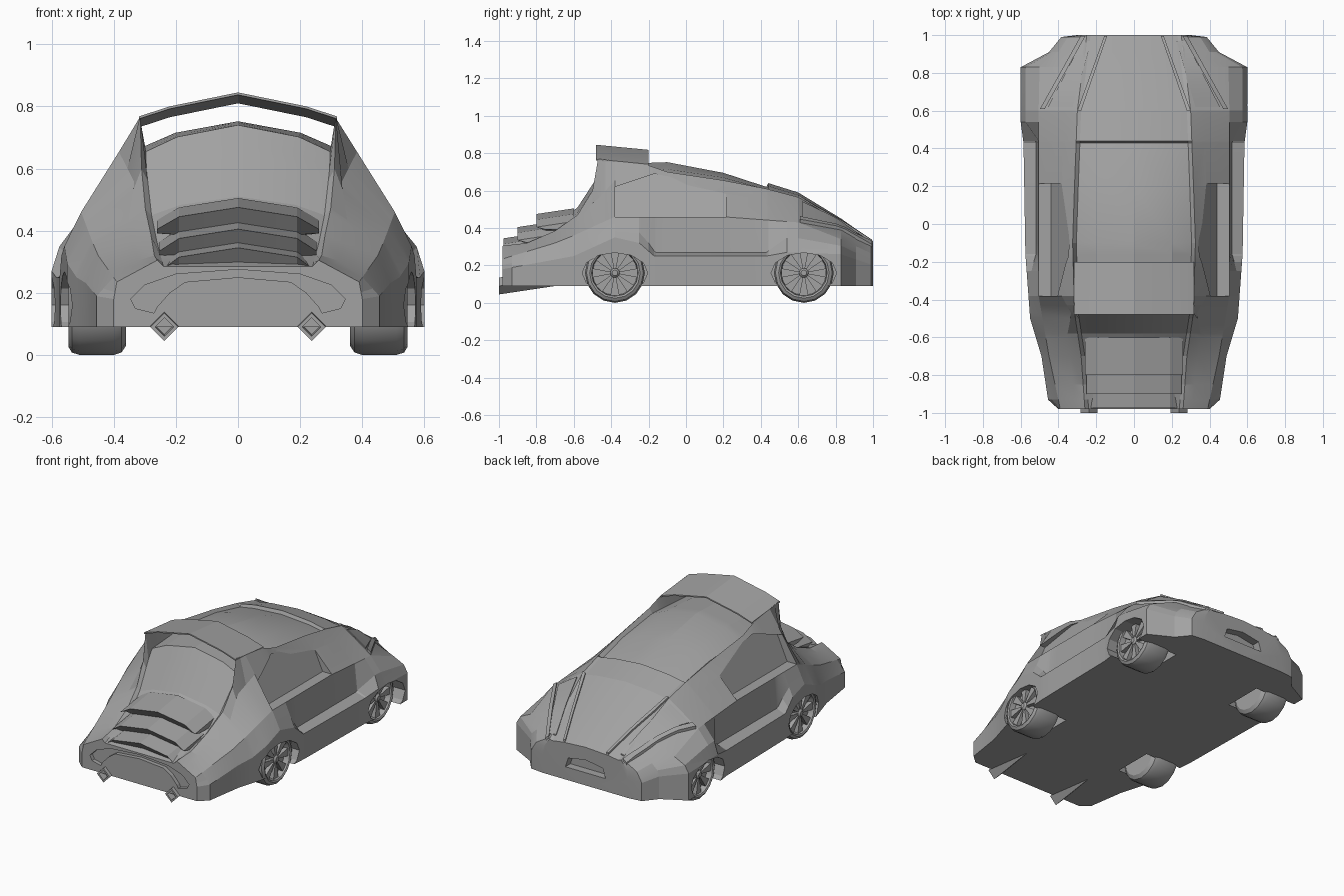
import bpy, bmesh, math
from mathutils import Vector

cube = bpy.data.objects.get("Cube")
if cube:
    bpy.data.objects.remove(cube)

grey = bpy.data.materials.new("plain grey")
grey.use_nodes = True
grey.diffuse_color = (0.36, 0.36, 0.36, 1)
grey.node_tree.nodes["Principled BSDF"].inputs["Base Color"].default_value = grey.diffuse_color


def finish(name, bm, angle):
    bmesh.ops.recalc_face_normals(bm, faces=bm.faces)
    mesh = bpy.data.meshes.new(name)
    bm.to_mesh(mesh)
    bm.free()
    obj = bpy.data.objects.new(name, mesh)
    bpy.context.collection.objects.link(obj)
    mesh.materials.append(grey)
    smooth(obj, angle)
    return obj


def smooth(obj, angle):
    bpy.ops.object.select_all(action="DESELECT")
    obj.select_set(True)
    bpy.context.view_layer.objects.active = obj
    bpy.ops.object.shade_smooth_by_angle(angle=math.radians(angle))


def loft(name, rings, angle=12, closed=False):
    """Skin a row of matching closed rings; cap the ends unless closed."""
    bm = bmesh.new()
    rows = [[bm.verts.new(p) for p in ring] for ring in rings]
    pairs = list(zip(rows, rows[1:]))
    if closed:
        pairs.append((rows[-1], rows[0]))
    else:
        bm.faces.new(rows[0])
        bm.faces.new(rows[-1])
    n = len(rows[0])
    for a, b in pairs:
        for i in range(n):
            j = (i + 1) % n
            bm.faces.new((a[i], a[j], b[j], b[i]))
    return finish(name, bm, angle)


def mirrored(points):
    return points + [(-x, z) for x, z in reversed(points) if x > 0]


def cut(target, cutter):
    cutter.hide_render = True
    bpy.context.view_layer.objects.active = target
    mod = target.modifiers.new("cut", "BOOLEAN")
    mod.operation, mod.solver, mod.object = "DIFFERENCE", "EXACT", cutter
    bpy.ops.object.modifier_apply(modifier=mod.name)
    bpy.data.objects.remove(cutter)


def at(track, y):
    """Linear reading of a guide line at station y."""
    if y <= track[0][0]:
        return track[0][1]
    for (y0, v0), (y1, v1) in zip(track, track[1:]):
        if y <= y1:
            return v0 + (v1 - v0) * (y - y0) / (y1 - y0)
    return track[-1][1]


# Guide lines of the body shell, each a value along the length
FLOOR = 0.09
sill_x = [(-.98, .40), (-.93, .455), (-.7, .49), (-.5, .55), (-.16, .575),
          (.43, .585), (.54, .6), (.83, .6), (.91, .45), (.99, .385), (1, .3)]
sill_z = [(-.98, .18), (-.6, .25), (-.38, .35), (-.25, .32), (-.17, .25),
          (.43, .25), (.54, .27), (.83, .26), (1, .2)]
shoulder_x = [(-.98, .39), (-.7, .45), (-.38, .505), (.6, .505), (.83, .5),
              (.91, .4), (.99, .35), (1, .29)]
shoulder_z = [(-.98, .235), (-.7, .32), (-.6, .36), (-.38, .46), (.2, .46),
              (.6, .43), (.83, .34), (1, .26)]
edge_x = [(-.98, .26), (-.7, .28), (-.47, .315), (-.1, .325), (.2, .315), (.6, .3), (1, .25)]
edge_z = [(-.98, .305), (-.85, .32), (-.7, .385), (-.58, .47), (-.5, .6), (-.47, .77),
          (-.2, .735), (-.1, .7), (.2, .655), (.43, .61), (.6, .565), (.83, .43), (1, .315)]
glass_z = [(-.98, .285), (-.7, .36), (-.58, .45), (-.47, .6), (-.43, .655), (-.1, .67),
           (.2, .64), (.43, .59), (.44, .606), (.6, .56), (.83, .425), (1, .31)]
crown_z = [(-.98, .285), (-.85, .33), (-.7, .42), (-.58, .51), (-.43, .74), (-.1, .752),
           (.2, .695), (.43, .62), (.44, .64), (.6, .59), (.83, .45), (1, .33)]
# Wheel flares standing out from the doors, and the hollow behind the rear pillar
fender = [(-.25, 1), (-.16, 0), (.43, 0), (.54, 1)]
bulge = [(.43, 0), (.54, .013), (.83, .013), (1, 0)]
tuck = [(-.6, 0), (-.5, .035), (-.47, .042), (-.38, 0)]
sag = [(-.5, 0), (-.47, .09), (-.38, 0)]


def section(y):
    w, r = at(sill_x, y), at(sill_z, y)
    s, sz = at(shoulder_x, y), at(shoulder_z, y)
    e, ez = at(edge_x, y), at(edge_z, y)
    g, c, b = at(glass_z, y), at(crown_z, y), at(bulge, y)
    door = Vector((s + .014, r + .02))
    flare = Vector((w * .6 + s * .4 + b, r * .6 + sz * .4 + b))
    pillar = (s * .35 + e * .65 - at(tuck, y), sz * .35 + ez * .65 - at(sag, y))
    half = [(0, FLOOR), (w, FLOOR), (w, r), tuple(door.lerp(flare, at(fender, y))),
            (s, sz), pillar, (e, ez), (e - .02, g), (e * .62, g + .55 * (c - g)), (0, c)]
    return [(x, y, z) for x, z in mirrored(half)]


tracks = (sill_x, sill_z, shoulder_x, shoulder_z, edge_x, edge_z, glass_z, crown_z, tuck)
stations = sorted({p[0] for track in tracks for p in track})
body = loft("body", [section(y) for y in stations])

# Wheel arches, snug round the tyres, and side windows with sloping glass
AXLES = {"rear": -.38, "front": .63}
WHEEL_Z = .16
window = [(-.38, .46), (-.38, .62), (-.17, .69), (.215, .62), (.215, .46)]
for side in (1, -1):
    for y in AXLES.values():
        ring = [(y + .175 * math.cos(a), WHEEL_Z + .108 * math.sin(a))
                for a in (i * math.tau / 12 for i in range(12))]
        cut(body, loft("arch_cutter", [[(side * x, py, z) for py, z in ring] for x in (.31, .7)]))
    glass = [(side * (.335 + .45 * (.69 - z)), y, z) for y, z in window]
    cut(body, loft("window_cutter", [glass, [(side * .7, y, z) for y, z in window]]))

# Tail lamp channel and nose grille
outer = [(.27, .135), (.33, .15), (.345, .18), (.3, .225), (.2, .26), (0, .275)]
inner = [(0, .25), (.17, .235), (.22, .2), (.26, .155)]
channel = outer + [(-x, z) for x, z in reversed(outer[:-1])]
channel += [(-x, z) for x, z in reversed(inner)] + inner[1:]
grille = mirrored([(0, .17), (.14, .17), (.12, .23), (0, .25)])
for name, outline, low, high in (("lamp_cutter", channel, -1.1, -.955),
                                 ("grille_cutter", grille, .95, 1.1)):
    cut(body, loft(name, [[(x, y, z) for x, z in outline] for y in (low, high)]))
smooth(body, 12)

# Arched rear wing: a thin sheet bridging the two buttresses
arch = [(.318, .768), (.22, .8), (0, .845)]
arch += [(-x, z) for x, z in reversed(arch[:-1])]
wing = arch + [(x, z - .008) for x, z in reversed(arch)]
loft("rear_wing", [[(x, y, z - drop) for x, z in wing]
                   for y, drop in ((-.48, 0), (-.2, .027))])

# Rear louvers: chevron wedges, undercut at the back and tapering to the sides
for i, (y, z) in enumerate([(-.8, .475), (-.9, .405), (-.975, .345)]):
    wide = .26 - .008 * i
    rings = []
    for x, drop, thick in ((-wide, .07, .2), (-.19, .03, .9), (0, 0, 1),
                           (.19, .03, .9), (wide, .07, .2)):
        wedge = [(y, z), (y + .2, z + .03), (y + .2, z - .07 * thick), (y + .05, z - .065 * thick)]
        rings.append([(x, py, pz - drop) for py, pz in wedge])
    loft(f"louver_{i + 1}", rings)


def hood_strip(name, start, end, w0, w1, height):
    """Lay a raised strip over the bonnet, following its surface."""
    rings = []
    for i in range(9):
        t = i / 8
        p = Vector(start).lerp(Vector(end), t)
        half = (w0 + (w1 - w0) * t) / 2
        ring = []
        for x in (p.x - half, p.x + half):
            hit, spot, _, _ = body.ray_cast(Vector((x, p.y, 2)), Vector((0, 0, -1)))
            ring.append((x, spot.z if hit else .3))
        (xa, za), (xb, zb) = ring
        rings.append([(xa, p.y, za - .02), (xb, p.y, zb - .02),
                      (xb, p.y, zb + height), (xa, p.y, za + height)])
    loft(name, rings)


bpy.context.view_layer.update()
for side, label in ((1, "left"), (-1, "right")):
    # Bonnet ridges and headlamp covers
    hood_strip(f"{label}_bonnet_ridge", (side * .15, .995), (side * .29, .6), .015, .02, .012)
    hood_strip(f"{label}_lamp_ridge", (side * .27, .995), (side * .485, .61), .025, .025, .018)
    hood_strip(f"{label}_headlamp", (side * .25, .97), (side * .39, .62), .05, .13, .008)

    # Square exhaust pipe turned on its corner, hollow at the end
    pipe = []
    for y, z, r in ((-.7, .135, .045), (-1, .09, .045), (-1, .09, .03), (-.96, .096, .03)):
        pipe.append([(side * .237 + r * math.cos(a), y, z + r * math.sin(a))
                     for a in (k * math.pi / 2 for k in range(4))])
    loft(f"{label}_exhaust", pipe)

    # Wheels: turned tyre with a sunken dish, blades and a hub
    tyre = [(.36, .02), (.36, .13), (.375, .152), (.4, .16), (.51, .16),
            (.535, .152), (.545, .135), (.54, .125), (.505, .12), (.505, .02)]
    for end, y in AXLES.items():
        def spun(x, r, a):
            return (side * x, y + r * math.cos(a), WHEEL_Z + r * math.sin(a))
        turns = [k * math.tau / 16 for k in range(16)]
        loft(f"{end}_{label}_tyre", [[spun(x, r, a) for x, r in tyre] for a in turns], 30, True)
        loft(f"{end}_{label}_hub", [[spun(x, r, a) for a in turns]
                                    for x, r in ((.37, .025), (.53, .025), (.54, .015))])
        for k in range(8):
            a = k * math.tau / 8
            blade = [(.015, a - .3), (.122, a - .2), (.122, a + .2), (.015, a + .3)]
            loft(f"{end}_{label}_blade_{k + 1}",
                 [[spun(x, r, b) for r, b in blade] for x in (.5, .53)])
